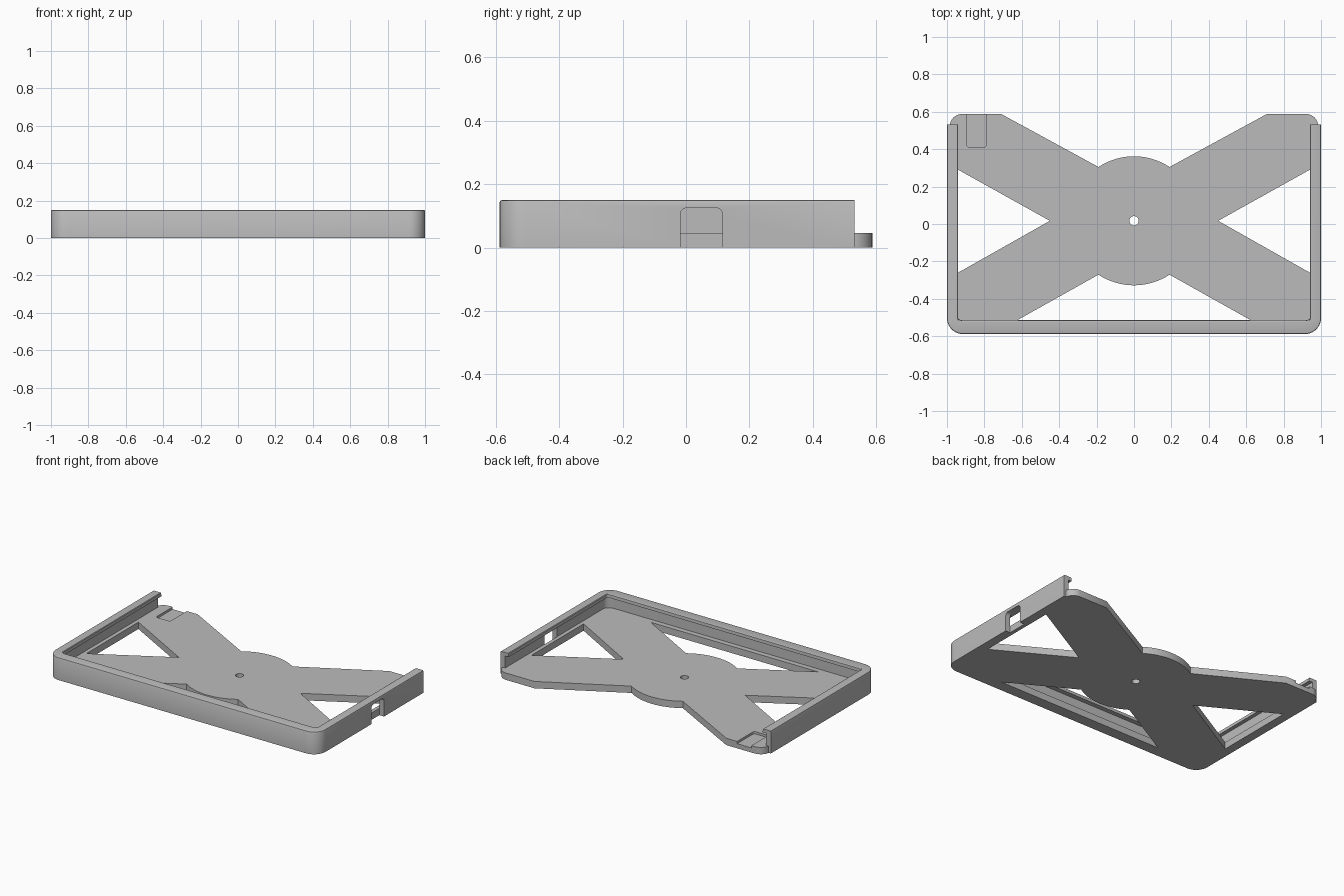
import bpy, bmesh
from math import sin, cos, pi, asin

default = bpy.data.objects.get("Cube")
if default:
    bpy.data.objects.remove(default, do_unlink=True)

HALF_Y = 0.588      # half depth of the tray
FLOOR = 0.046       # floor thickness
HUB_Y = 0.017       # centre of the crossing
HUB_R = 0.345

grey = bpy.data.materials.new("plain_grey")
grey.use_nodes = True
grey.diffuse_color = (0.5, 0.5, 0.5, 1)
grey.node_tree.nodes["Principled BSDF"].inputs["Base Color"].default_value = (0.5, 0.5, 0.5, 1)


def finish(name, bm):
    bmesh.ops.recalc_face_normals(bm, faces=bm.faces)
    mesh = bpy.data.meshes.new(name)
    bm.to_mesh(mesh)
    bm.free()
    mesh.materials.append(grey)
    obj = bpy.data.objects.new(name, mesh)
    bpy.context.collection.objects.link(obj)
    return obj


def arc(cx, cy, rx, ry, start, end, steps=8):
    angles = [start + (end - start) * i / steps for i in range(steps + 1)]
    return [(cx + rx * cos(a), cy + ry * sin(a)) for a in angles]


def prism(name, outline, low, high, along_x=False):
    """Extrude an outline along z, or a (y, z) outline along x."""
    bm = bmesh.new()
    place = (lambda a, b, h: (h, a, b)) if along_x else (lambda a, b, h: (a, b, h))
    rings = [[bm.verts.new(place(a, b, h)) for a, b in outline] for h in (low, high)]
    for ring in rings:
        bm.faces.new(ring)
    n = len(outline)
    for i in range(n):
        j = (i + 1) % n
        bm.faces.new((rings[0][i], rings[0][j], rings[1][j], rings[1][i]))
    return finish(name, bm)


def activate(obj):
    bpy.ops.object.select_all(action="DESELECT")
    obj.select_set(True)
    bpy.context.view_layer.objects.active = obj


def cut(obj, cutter):
    activate(obj)
    mod = obj.modifiers.new("cut", "BOOLEAN")
    mod.operation = "DIFFERENCE"
    mod.solver = "EXACT"
    mod.object = cutter
    bpy.ops.object.modifier_apply(modifier=mod.name)


def through(name, outline):
    return prism(name, outline, -0.1, 0.3)


# Floor plate: rounded rectangle, tucked into the walls
fx, front, back, r = 0.985, -0.565, HALF_Y, 0.065
outline = (arc(fx - r, back - r, r, r, 0, pi / 2)
           + arc(-fx + r, back - r, r, r, pi / 2, pi)
           + arc(-fx + r, front + r, r, r, pi, 1.5 * pi)
           + arc(fx - r, front + r, r, r, 1.5 * pi, 2 * pi))
floor = prism("cross_floor", outline, 0, FLOOR)

# Openings that leave the diagonal arms and round hub
hub_half = asin(0.19 / HUB_R)
front_arc = arc(0, HUB_Y, HUB_R, HUB_R, -pi / 2 + hub_half, -pi / 2 - hub_half, 16)
back_arc = arc(0, HUB_Y, HUB_R, HUB_R, pi / 2 - hub_half, pi / 2 + hub_half, 16)
cutters = [
    through("front_opening", [(-0.62, -0.512), (0.62, -0.512)] + front_arc),
    through("back_opening", [(-0.71, HALF_Y), (-0.71, 0.7), (0.71, 0.7), (0.71, HALF_Y)] + back_arc),
    through("hub_hole", arc(0, HUB_Y, 0.025, 0.025, 0, 2 * pi, 24)[:-1]),
]
for side in (-1, 1):
    cutters.append(through("side_opening", [(side * 0.94, 0.29), (side * 0.45, HUB_Y), (side * 0.94, -0.26)]))

# Shallow recess at the back corner
recess = [(-0.79, 0.7), (-0.895, 0.7)] \
    + arc(-0.88, 0.425, 0.015, 0.015, pi, 1.5 * pi, 4) \
    + arc(-0.805, 0.425, 0.015, 0.015, 1.5 * pi, 2 * pi, 4)
cutters.append(prism("corner_recess", recess, FLOOR - 0.015, 0.1))
for cutter in cutters:
    cut(floor, cutter)

# Wall on three sides: an L section with an inward lip, swept around the front corners
section = [(0, 0), (0, 0.143), (0.002, 0.148), (0.007, 0.15), (0.055, 0.15), (0.059, 0.147),
           (0.06, 0.126), (0.034, 0.126), (0.034, 0)]
corner = 0.085


def wall_path(inset):
    half = arc(corner - 1, corner - HALF_Y, corner - inset, corner - 1.22 * inset, pi, 1.5 * pi, 10)
    half = [(inset - 1, 0.532)] + half
    return half + [(-x, y) for x, y in reversed(half)]


bm = bmesh.new()
rows = [[bm.verts.new((x, y, z)) for x, y in wall_path(inset)] for inset, z in section]
for k, row in enumerate(rows):
    following = rows[(k + 1) % len(rows)]
    for i in range(len(row) - 1):
        bm.faces.new((row[i], row[i + 1], following[i + 1], following[i]))
for end in (0, -1):
    bm.faces.new([row[end] for row in rows])
wall = finish("lipped_wall", bm)

# Port opening in one side wall, with rounded upper corners
port_outline = [(-0.018, -0.05), (0.115, -0.05)] \
    + arc(0.095, 0.105, 0.02, 0.02, 0, pi / 2, 6) \
    + arc(0.002, 0.105, 0.02, 0.02, pi / 2, pi, 6)
port = prism("port_opening", port_outline, 0.965, 1.1, along_x=True)
cutters.append(port)
for part in (wall, floor):
    cut(part, port)

for cutter in cutters:
    bpy.data.objects.remove(cutter, do_unlink=True)

for part in (wall, floor):
    activate(part)
    bpy.ops.object.shade_smooth_by_angle()
